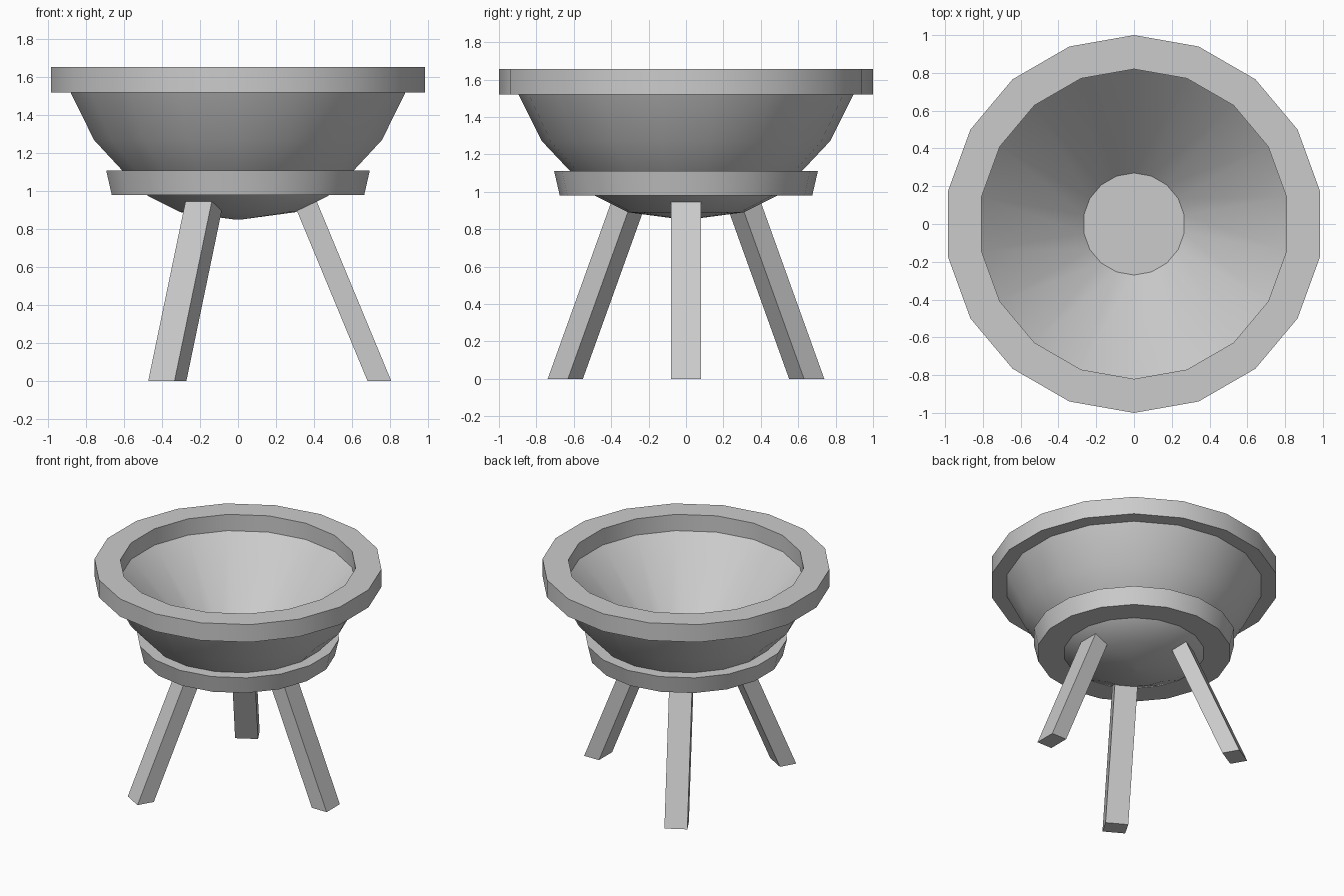
import bpy
import math

cube = bpy.data.objects.get("Cube")
if cube:
    bpy.data.objects.remove(cube, do_unlink=True)

SIDES = 18

grey = bpy.data.materials.new("plain grey")
grey.use_nodes = True
COLOUR = (0.6, 0.6, 0.6, 1.0)
grey.diffuse_color = COLOUR
grey.node_tree.nodes["Principled BSDF"].inputs["Base Color"].default_value = COLOUR


def add_mesh(name, verts, faces):
    mesh = bpy.data.meshes.new(name)
    mesh.from_pydata(verts, [], faces)
    mesh.materials.append(grey)
    obj = bpy.data.objects.new(name, mesh)
    bpy.context.collection.objects.link(obj)
    return obj


def lathe(name, profile, closed=False):
    """Spin an (r, z) profile, listed so that faces point outward; open ends are capped."""
    verts, faces = [], []
    for r, z in profile:
        for i in range(SIDES):
            a = math.pi / 2 + math.tau * i / SIDES
            verts.append((r * math.cos(a), r * math.sin(a), z))
    count = len(profile)
    for k in range(count if closed else count - 1):
        low, high = k * SIDES, (k + 1) % count * SIDES
        for i in range(SIDES):
            j = (i + 1) % SIDES
            faces.append((low + i, low + j, high + j, high + i))
    if not closed:
        last = (count - 1) * SIDES
        faces.append(tuple(reversed(range(SIDES))))
        faces.append(tuple(range(last, last + SIDES)))
    obj = add_mesh(name, verts, faces)
    bpy.ops.object.select_all(action="DESELECT")
    obj.select_set(True)
    bpy.context.view_layer.objects.active = obj
    bpy.ops.object.shade_smooth_by_angle(angle=math.radians(30))
    return obj


# Bowl: rounded outside, then a straight funnel down to a flat floor
lathe("bowl", [(0.01, 0.85), (0.31, 0.89), (0.49, 0.98), (0.61, 1.10),
               (0.77, 1.27), (0.90, 1.53), (0.82, 1.53), (0.27, 0.98)])

# Heavy rim around the mouth
lathe("rim", [(0.82, 1.52), (1.0, 1.52), (1.0, 1.655), (0.82, 1.655)], closed=True)

# Collar that holds the bowl on its legs
lathe("collar", [(0.47, 0.98), (0.675, 0.98), (0.705, 1.11), (0.59, 1.11)], closed=True)


# Three splayed legs, cut level at the floor
def add_leg(name, angle, top=0.96, foot=0.745, splay=0.415, half_depth=0.0625, half_width=0.08):
    verts = []
    for z in (0.0, top):
        centre = foot - splay * z
        for u, v in ((-1, -1), (1, -1), (1, 1), (-1, 1)):
            x, y = centre + u * half_depth, v * half_width
            verts.append((x * math.cos(angle) - y * math.sin(angle),
                          x * math.sin(angle) + y * math.cos(angle), z))
    sides = [(i, (i + 1) % 4, (i + 1) % 4 + 4, i + 4) for i in range(4)]
    return add_mesh(name, verts, [(3, 2, 1, 0), (4, 5, 6, 7)] + sides)


for n, name in enumerate(("left_leg", "back_right_leg", "front_right_leg")):
    add_leg(name, math.tau * n / 3)
